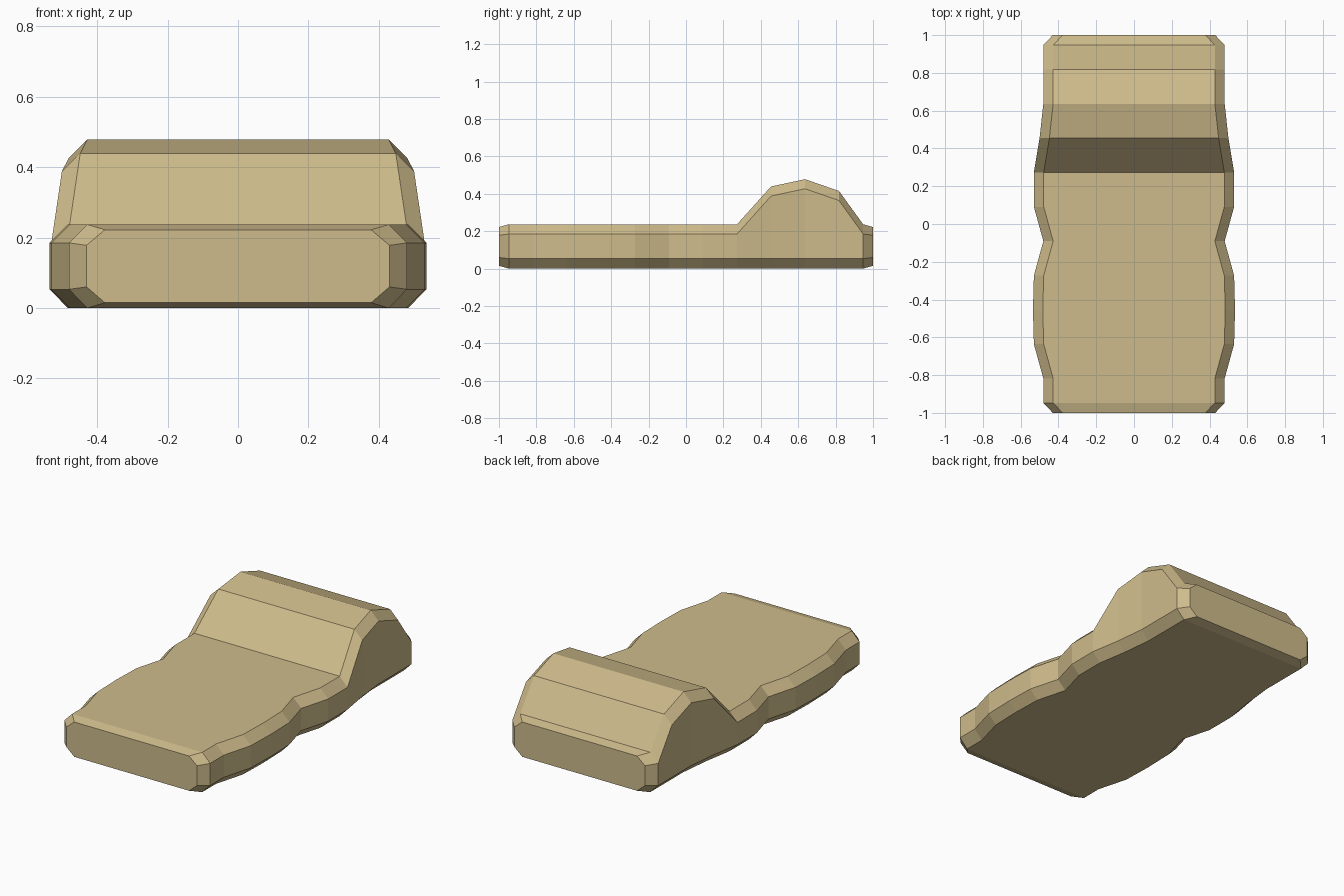
import bpy, bmesh

if "Cube" in bpy.data.objects:
    bpy.data.objects.remove(bpy.data.objects["Cube"])

# Stations along the length: y, half width, top z, upper side edge z
stations = [
    (-1.0, .43, .222, .178), (-.947, .48, .237, .185), (-.818, .48, .237, .185),
    (-.636, .53, .237, .185), (-.4545, .535, .237, .185), (-.273, .53, .237, .185),
    (-.091, .48, .237, .185), (.091, .53, .237, .185), (.273, .53, .237, .185),
    (.4545, .50, .439, .388), (.636, .48, .478, .427), (.818, .48, .415, .364),
    (.947, .48, .237, .185), (1.0, .43, .222, .178)]
CHAMFER = .052


def section(y, w, top, edge):
    """Octagonal cross-section with chamfered corners."""
    end = abs(y) > .99
    bottom, low = (.015, .06) if end else (0, .053)
    i = w - CHAMFER
    half = [(i, bottom), (w, low), (w, edge), (i, top)]
    return [(x, y, z) for x, z in half] + [(-x, y, z) for x, z in reversed(half)]


# Cushion body with raised headrest, lofted through the sections
bm = bmesh.new()
rings = [[bm.verts.new(p) for p in section(*s)] for s in stations]
for a, b in zip(rings, rings[1:]):
    for k in range(8):
        n = (k + 1) % 8
        bm.faces.new((a[k], a[n], b[n], b[k]))
bm.faces.new(rings[0])
bm.faces.new(rings[-1])
bmesh.ops.recalc_face_normals(bm, faces=bm.faces)

mesh = bpy.data.meshes.new("cushion_body")
bm.to_mesh(mesh)
bm.free()
body = bpy.data.objects.new("cushion_body", mesh)
bpy.context.collection.objects.link(body)

# Tan fabric
tan = bpy.data.materials.new("tan_fabric")
tan.diffuse_color = (.62, .50, .26, 1)
tan.use_nodes = True
tan.node_tree.nodes["Principled BSDF"].inputs["Base Color"].default_value = tan.diffuse_color
mesh.materials.append(tan)
